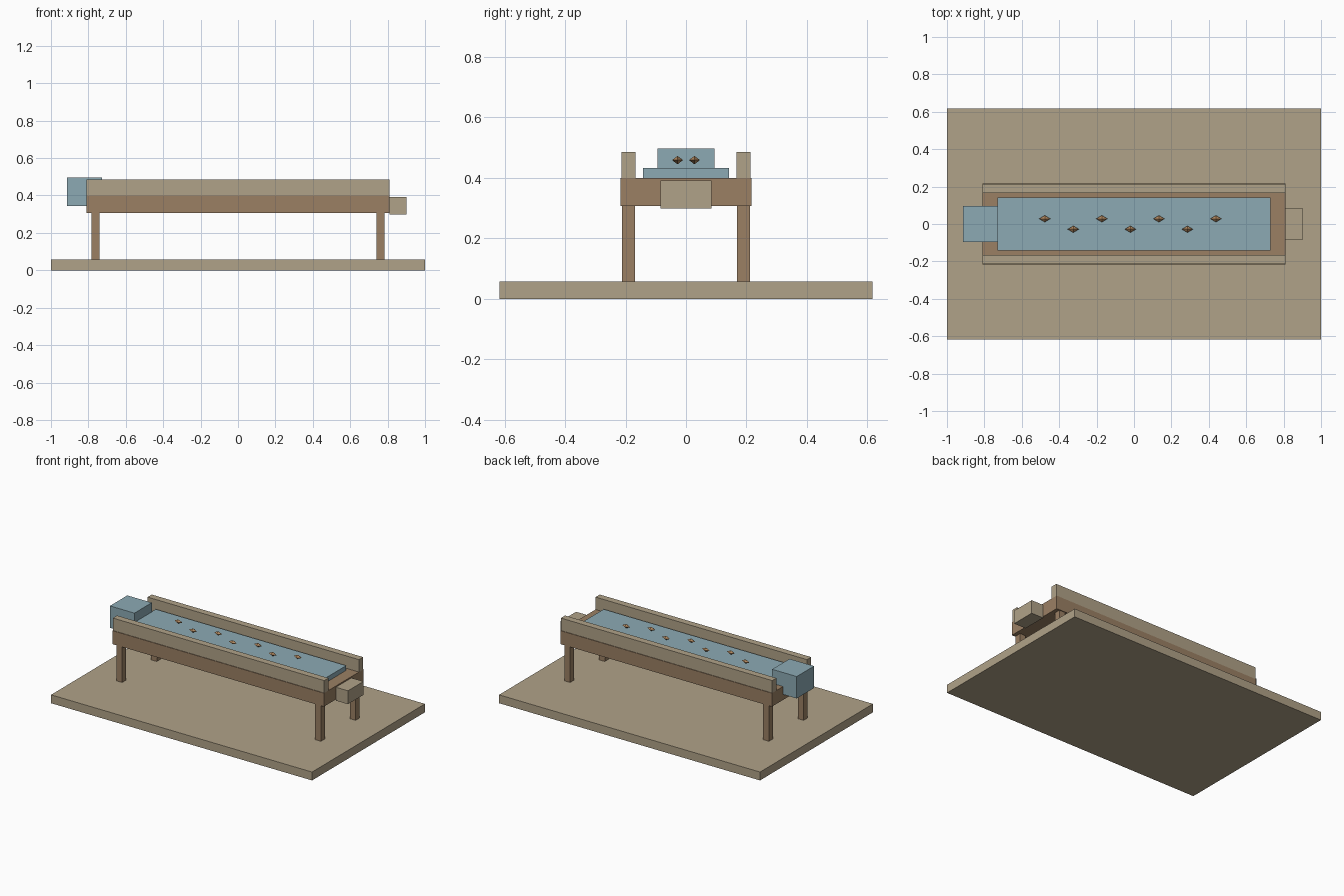
import bpy
import bmesh
from mathutils import Vector

cube = bpy.data.objects.get("Cube")
if cube:
    bpy.data.objects.remove(cube, do_unlink=True)


def material(name, rgb):
    mat = bpy.data.materials.new(name)
    mat.use_nodes = True
    color = (*rgb, 1.0)
    mat.diffuse_color = color
    mat.node_tree.nodes["Principled BSDF"].inputs["Base Color"].default_value = color
    return mat


tan = material("tan wood", (0.434, 0.361, 0.246))
brown = material("brown wood", (0.328, 0.216, 0.127))
blue = material("water blue", (0.262, 0.402, 0.456))
amber = material("amber", (0.42, 0.235, 0.11))


def finish(name, bm, mat):
    mesh = bpy.data.meshes.new(name)
    bm.to_mesh(mesh)
    bm.free()
    mesh.materials.append(mat)
    obj = bpy.data.objects.new(name, mesh)
    bpy.context.collection.objects.link(obj)
    return obj


def box(name, low, high, mat):
    """Box between two opposite corners."""
    low, high = Vector(low), Vector(high)
    bm = bmesh.new()
    bmesh.ops.create_cube(bm, size=1)
    bmesh.ops.scale(bm, vec=high - low, verts=bm.verts)
    bmesh.ops.translate(bm, vec=(low + high) / 2, verts=bm.verts)
    return finish(name, bm, mat)


def gem(name, center, radii, mat):
    """Octahedron with its corners on the axes."""
    bm = bmesh.new()
    for axis in range(3):
        for sign in (-1, 1):
            corner = Vector(center)
            corner[axis] += sign * radii[axis]
            bm.verts.new(corner)
    bmesh.ops.convex_hull(bm, input=bm.verts)
    bmesh.ops.recalc_face_normals(bm, faces=bm.faces)
    return finish(name, bm, mat)


# Ground slab, trough body and water sheet
box("base", (-1, -0.618, 0), (1, 0.618, 0.058), tan)
box("trough", (-0.81, -0.217, 0.307), (0.81, 0.217, 0.4), brown)
box("water", (-0.73, -0.142, 0.4), (0.73, 0.142, 0.433), blue)

# Side rails and legs
for side, y in (("front", -0.19), ("back", 0.19)):
    box(side + "_rail", (-0.81, y - 0.023, 0.4), (0.81, y + 0.023, 0.486), tan)
    for end, x in (("right", -0.762), ("left", 0.762)):
        box(f"{side}_{end}_leg", (x - 0.022, y - 0.022, 0.058),
            (x + 0.022, y + 0.022, 0.307), brown)

# Inlet tank and outlet spout
box("inlet_tank", (-0.915, -0.095, 0.345), (-0.727, 0.095, 0.497), blue)
box("outlet_spout", (0.81, -0.085, 0.298), (0.902, 0.085, 0.391), tan)

# Staggered row of nuggets hovering above the water
for i in range(7):
    y = 0.028 if i % 2 == 0 else -0.028
    gem(f"nugget_{i + 1}", (-0.477 + 0.1525 * i, y, 0.459), (0.03, 0.018, 0.014), amber)
